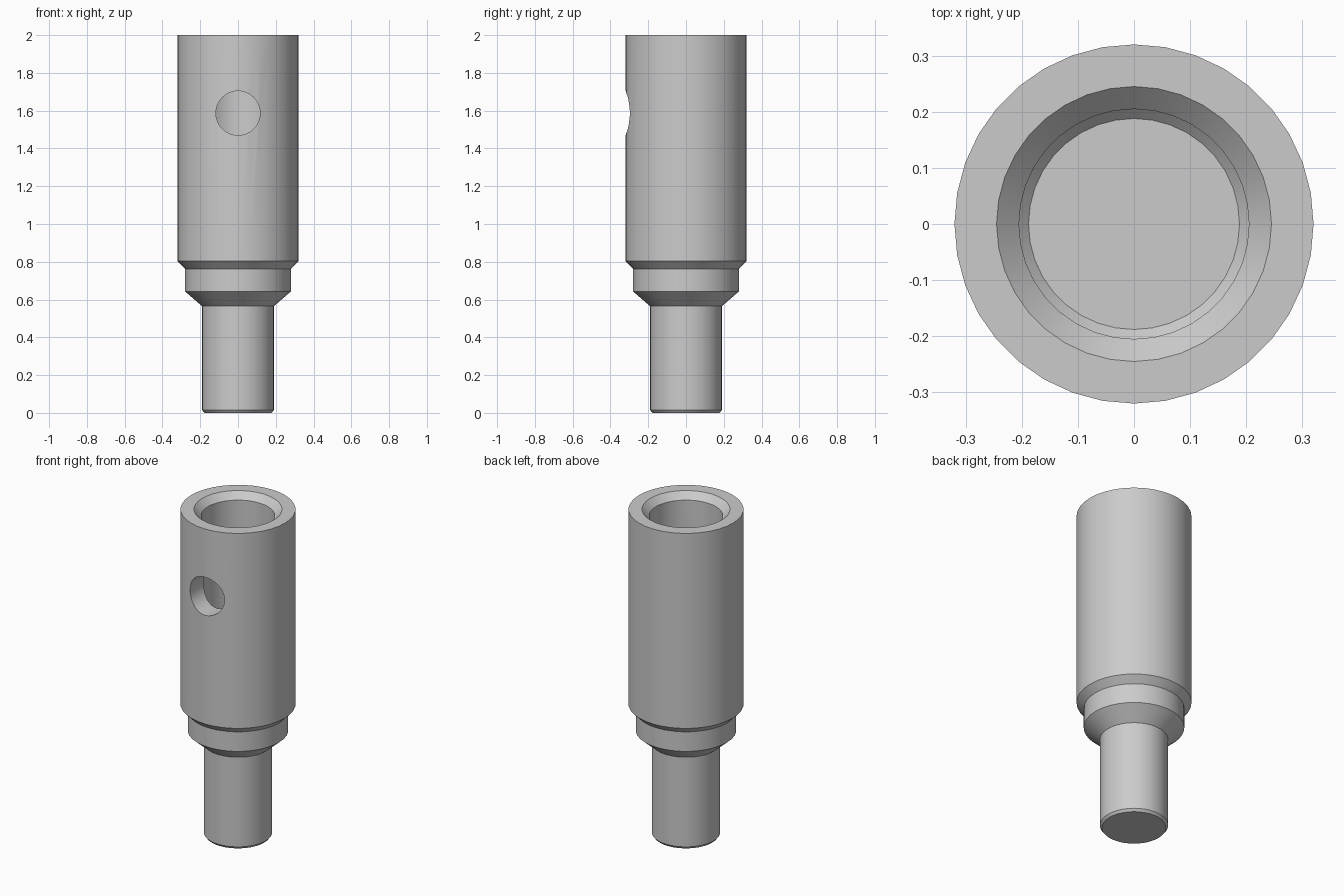
import bpy
import bmesh
from math import cos, sin, pi, radians

cube = bpy.data.objects.get("Cube")
if cube:
    bpy.data.objects.remove(cube, do_unlink=True)

SIDES = 36

# Plain grey metal
grey = bpy.data.materials.new("grey metal")
grey.use_nodes = True
colour = (0.6, 0.6, 0.6, 1.0)
grey.diffuse_color = colour
grey.node_tree.nodes["Principled BSDF"].inputs["Base Color"].default_value = colour


def lathe(name, profile, sides):
    """Turn (radius, height) points around z and cap both ends."""
    bm = bmesh.new()
    rings = [[bm.verts.new((r * cos(2 * pi * i / sides), r * sin(2 * pi * i / sides), z))
              for i in range(sides)] for r, z in profile]
    for low, high in zip(rings, rings[1:]):
        for i in range(sides):
            j = (i + 1) % sides
            bm.faces.new((low[i], low[j], high[j], high[i]))
    bm.faces.new(rings[0][::-1])
    bm.faces.new(rings[-1])
    bmesh.ops.recalc_face_normals(bm, faces=bm.faces)
    mesh = bpy.data.meshes.new(name)
    bm.to_mesh(mesh)
    bm.free()
    mesh.materials.append(grey)
    obj = bpy.data.objects.new(name, mesh)
    bpy.context.collection.objects.link(obj)
    return obj


# Shank, collar and sleeve outside, then the blind bore with its chamfers
body = lathe("stepped_socket_body", [
    (0.178, 0), (0.19, 0.015), (0.19, 0.565),
    (0.28, 0.643), (0.28, 0.763), (0.32, 0.803), (0.32, 2),
    (0.245, 2), (0.205, 1.96), (0.205, 0.82), (0.188, 0.803),
], SIDES)

# Round cross hole through the front wall
cutter = lathe("cross_hole_cutter", [(0.117, 0), (0.117, 0.45)], 48)
cutter.rotation_euler.x = radians(90)
cutter.location.z = 1.587
cutter.hide_render = True

hole = body.modifiers.new("cross hole", 'BOOLEAN')
hole.operation = 'DIFFERENCE'
hole.solver = 'EXACT'
hole.object = cutter

bpy.context.view_layer.update()
for obj in bpy.context.selected_objects:
    obj.select_set(False)
body.select_set(True)
bpy.context.view_layer.objects.active = body
bpy.ops.object.modifier_apply(modifier=hole.name)
bpy.data.objects.remove(cutter, do_unlink=True)
bpy.ops.object.shade_smooth_by_angle(angle=radians(30))
